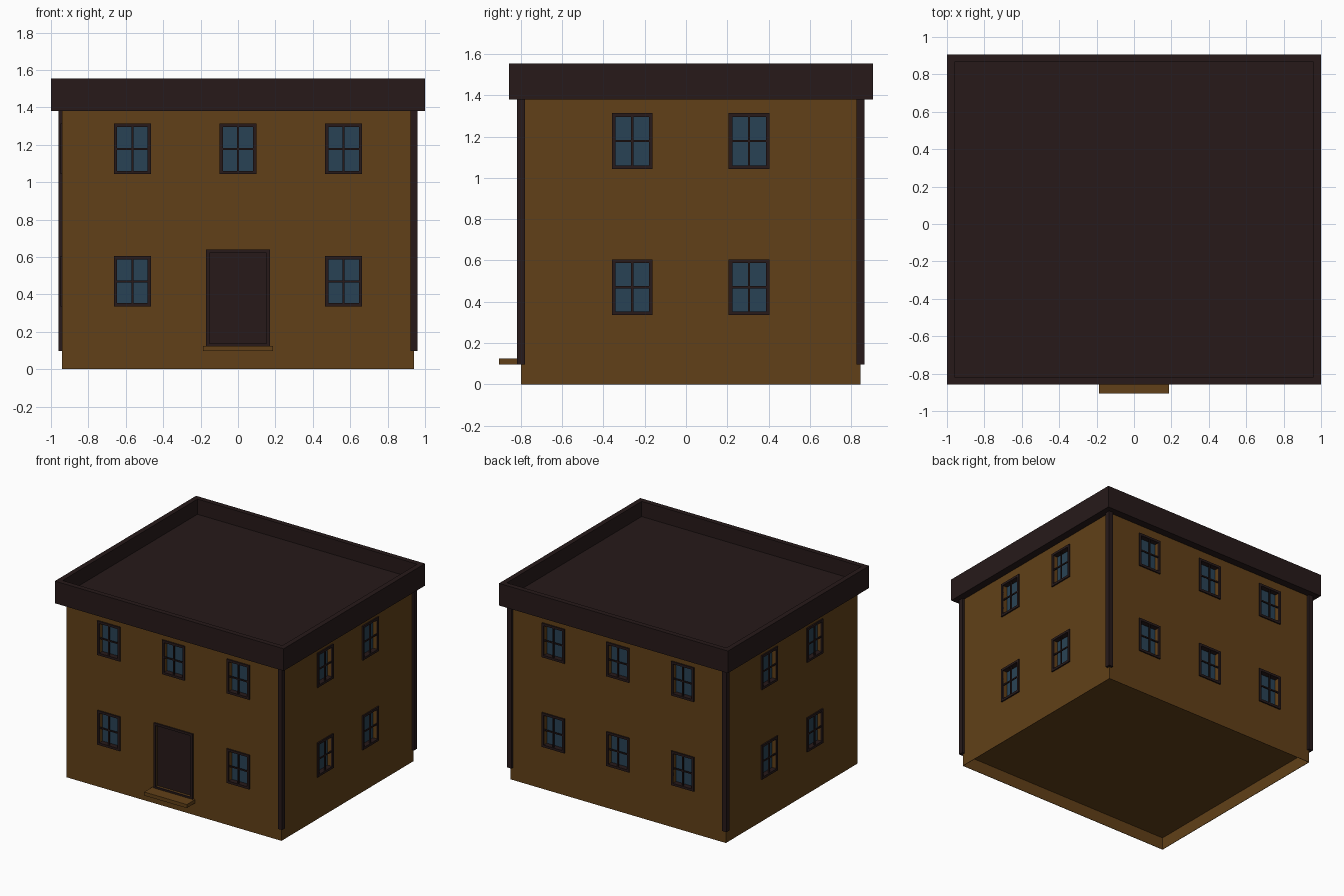
import bpy, bmesh
from math import radians
from mathutils import Matrix, Vector

if "Cube" in bpy.data.objects:
    bpy.data.objects.remove(bpy.data.objects["Cube"], do_unlink=True)


def material(name, rgb):
    m = bpy.data.materials.new(name)
    m.use_nodes = True
    m.diffuse_color = (*rgb, 1)
    bsdf = next(n for n in m.node_tree.nodes if n.type == 'BSDF_PRINCIPLED')
    bsdf.inputs["Base Color"].default_value = (*rgb, 1)
    return m


BROWN = material("brown wall", (0.12, 0.051, 0.009))
DARK = material("dark trim", (0.02, 0.01, 0.01))
BLUE = material("blue glass", (0.022, 0.055, 0.09))


def add_box(bm, lo, hi, matrix=Matrix()):
    lo, hi = Vector(lo), Vector(hi)
    place = Matrix.Translation((lo + hi) / 2) @ Matrix.Diagonal((*(hi - lo), 1))
    bmesh.ops.create_cube(bm, size=1, matrix=matrix @ place)


def add_frame(bm, w, h, border, front, stile_back, rail_back):
    """Rectangular frame centred on the origin, facing -y."""
    for s in (-1, 1):
        a, b = sorted((s * w / 2, s * (w / 2 - border)))
        add_box(bm, (a, front, -h / 2), (b, stile_back, h / 2))
        a, b = sorted((s * h / 2, s * (h / 2 - border)))
        add_box(bm, (border - w / 2, front, a), (w / 2 - border, rail_back, b))


def sink_face(bm, direction, border, depth):
    """Inset the face pointing up (1) or down (-1) and push it into the body."""
    face = max(bm.faces, key=lambda f: direction * f.calc_center_median().z)
    bmesh.ops.inset_region(bm, faces=[face], thickness=border, use_even_offset=True)
    inner = bmesh.ops.extrude_discrete_faces(bm, faces=[face])["faces"][0]
    bmesh.ops.translate(bm, verts=inner.verts, vec=(0, 0, -direction * depth))


def to_mesh(bm, name, mat):
    mesh = bpy.data.meshes.new(name)
    bm.to_mesh(mesh)
    bm.free()
    mesh.materials.append(mat)
    return mesh


def place(name, mesh, matrix=Matrix()):
    ob = bpy.data.objects.new(name, mesh)
    bpy.context.collection.objects.link(ob)
    ob.matrix_world = matrix
    return ob


def box_object(name, lo, hi, mat):
    bm = bmesh.new()
    add_box(bm, lo, hi)
    return place(name, to_mesh(bm, name, mat))


# Main dimensions
X, Y0, Y1 = 0.94, -0.80, 0.845
YC = (Y0 + Y1) / 2
EAVES, FOOT, FLOOR = 1.38, 0.097, 0.095
WIN_W, WIN_H, BORDER, RECESS = 0.198, 0.27, 0.018, 0.035
FLOORS = {"lower": 0.47, "upper": 1.178}
DOOR_W, DOOR_H, DOOR_Z, DOOR_BORDER = 0.34, 0.52, 0.38, 0.018


def wall(x, y, angle):
    return Matrix.Translation((x, y, 0)) @ Matrix.Rotation(radians(angle), 4, 'Z')


# Each wall: its frame (outward is local -y) and the window columns
WALLS = {
    "front": (wall(0, Y0, 0), (-0.565, 0, 0.565)),
    "left": (wall(X, YC, 90), (-0.283, 0.283)),
    "back": (wall(0, Y1, 180), (-0.565, 0, 0.565)),
    "right": (wall(-X, YC, -90), (-0.283, 0.283)),
}

# Shared window meshes, with dark head and sill as deep as the opening
bm = bmesh.new()
add_frame(bm, WIN_W, WIN_H, BORDER, -0.01, 0.002, RECESS)
iw, ih = WIN_W / 2 - BORDER, WIN_H / 2 - BORDER
add_box(bm, (-0.005, -0.006, -ih), (0.005, 0.004, ih))
add_box(bm, (-iw, -0.005, -0.005), (iw, 0.003, 0.005))
frame_mesh = to_mesh(bm, "window_frame", DARK)
bm = bmesh.new()
add_box(bm, (-iw, RECESS - 0.004, -ih), (iw, RECESS + 0.002, ih))
glass_mesh = to_mesh(bm, "window_glass", BLUE)

# Windows, with a matching opening for each
cuts = bmesh.new()
for side, (matrix, columns) in WALLS.items():
    for floor, z in FLOORS.items():
        for i, x in enumerate(columns):
            if side == "front" and floor == "lower" and x == 0:
                continue  # the door is here
            m = matrix @ Matrix.Translation((x, 0, z))
            label = f"{side}_{floor}_{i + 1}"
            place("window_frame_" + label, frame_mesh, m)
            place("window_glass_" + label, glass_mesh, m)
            cut_h = ih + BORDER / 2
            add_box(cuts, (-iw, -0.02, -cut_h), (iw, RECESS, cut_h), m)

# Door and its frame
door_m = Matrix.Translation((0, Y0, DOOR_Z))
dw, dh = DOOR_W / 2 - DOOR_BORDER, DOOR_H / 2 - DOOR_BORDER
add_box(cuts, (-dw, -0.02, -dh), (dw, RECESS, dh), door_m)
bm = bmesh.new()
add_frame(bm, DOOR_W, DOOR_H, DOOR_BORDER, -0.01, 0.002, 0.002)
place("door_frame", to_mesh(bm, "door_frame", DARK), door_m)
bm = bmesh.new()
add_box(bm, (-dw, 0.015, -dh), (dw, RECESS, dh))
place("door", to_mesh(bm, "door", DARK), door_m)
box_object("door_step", (-0.186, -0.905, FOOT), (0.186, Y0 + 0.01, 0.125), BROWN)

# Walls with recessed openings and a raised floor inside a thin skirt
bm = bmesh.new()
add_box(bm, (-X, Y0, 0), (X, Y1, EAVES + 0.02))
sink_face(bm, -1, 0.003, FLOOR)
walls = place("walls", to_mesh(bm, "walls", BROWN))
cutter = place("opening_cutter", to_mesh(cuts, "opening_cutter", BROWN))
cutter.hide_render = True
mod = walls.modifiers.new("openings", 'BOOLEAN')
mod.operation, mod.solver, mod.object = 'DIFFERENCE', 'EXACT', cutter
bpy.context.view_layer.objects.active = walls
bpy.ops.object.modifier_apply(modifier=mod.name)
bpy.data.objects.remove(cutter, do_unlink=True)

# Flat roof sunk behind a parapet
bm = bmesh.new()
add_box(bm, (-1, -0.858, EAVES), (1, 0.905, 1.555))
sink_face(bm, 1, 0.04, 0.12)
place("roof", to_mesh(bm, "roof", DARK))

# Corner downpipes on three corners
for name, sx, y in (("front_left", 1, Y0), ("back_left", 1, Y1), ("back_right", -1, Y1)):
    px, py, r = sx * X, y, 0.019
    box_object("downpipe_" + name, (px - r, py - r, FOOT), (px + r, py + r, EAVES + 0.01), DARK)
